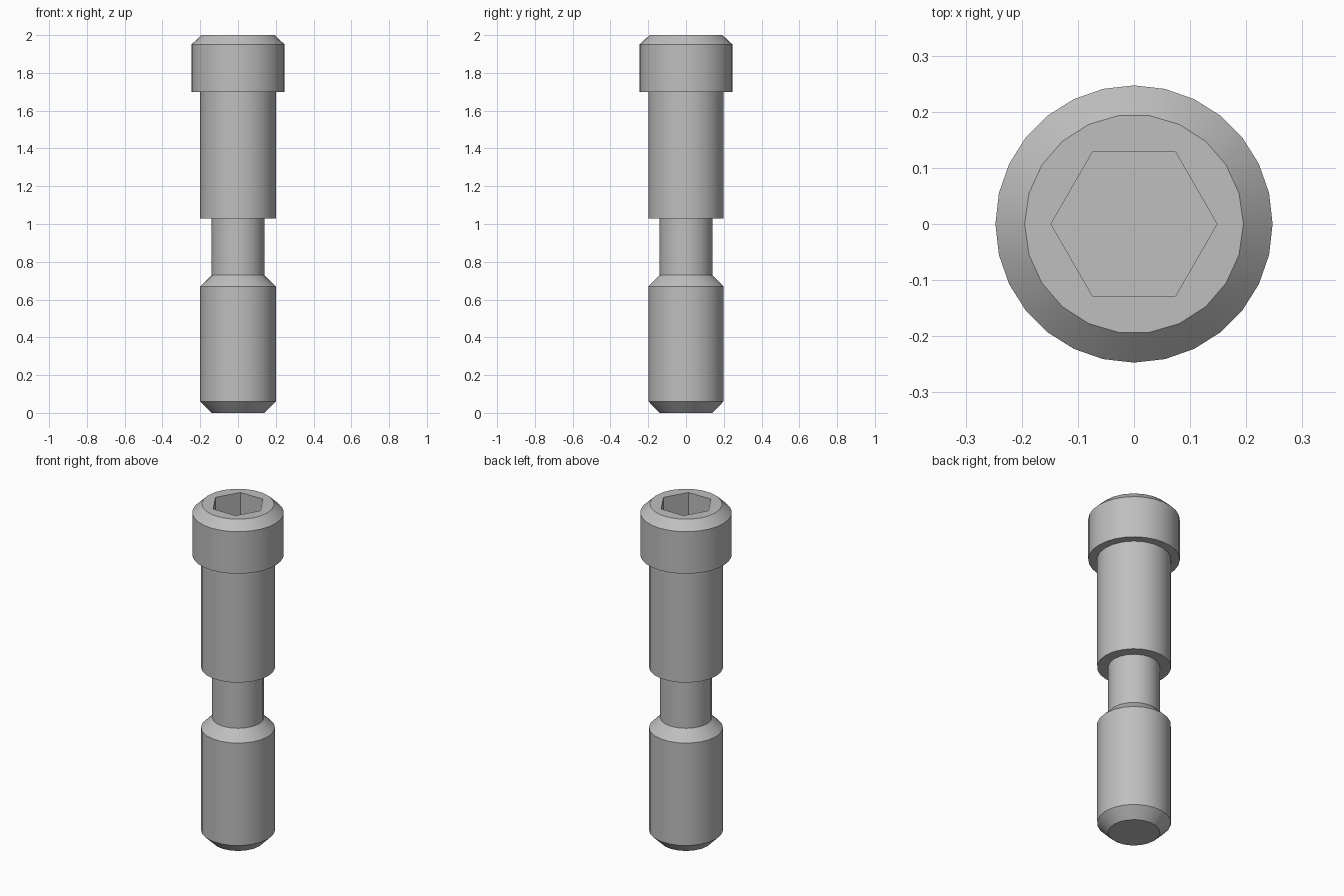
import bpy
import bmesh
from math import cos, sin, tau, radians

cube = bpy.data.objects.get("Cube")
if cube:
    bpy.data.objects.remove(cube, do_unlink=True)

# Single steel colour
steel = bpy.data.materials.new("grey_steel")
steel.use_nodes = True
colour = (0.52, 0.52, 0.52, 1)
steel.diffuse_color = colour
steel.node_tree.nodes["Principled BSDF"].inputs["Base Color"].default_value = colour

SHANK, NECK, HEAD, RIM, SOCKET = (0.2, 22), (0.14, 20), (0.247, 28), (0.195, 22), (0.148, 6)

# Rings from the tip up over the head and down into the hex socket
rings = [
    (NECK, 0), (SHANK, 0.06), (SHANK, 0.67),       # tip and lower shank
    (NECK, 0.73), (NECK, 1.03),                    # relieved neck
    (SHANK, 1.03), (SHANK, 1.7),                   # upper shank
    (HEAD, 1.7), (HEAD, 1.95), (RIM, 2.0),         # chamfered head
    (SOCKET, 2.0), (SOCKET, 1.85),                 # hex socket
]


def add_ring(bm, section, z):
    radius, sides = section
    return [bm.verts.new((radius * cos(tau * i / sides), radius * sin(tau * i / sides), z))
            for i in range(sides)]


def join_rings(bm, a, b):
    """Stitch two rings around the axis, even with different side counts."""
    n, m = len(a), len(b)
    if n == m:
        for i in range(n):
            j = (i + 1) % n
            bm.faces.new((a[i], a[j], b[j], b[i]))
        return
    i = j = 0
    while i < n or j < m:
        if j == m or (i < n and (i + 0.5) * m <= (j + 0.5) * n):
            bm.faces.new((a[i], a[(i + 1) % n], b[j % m]))
            i += 1
        else:
            bm.faces.new((a[i % n], b[(j + 1) % m], b[j]))
            j += 1


bm = bmesh.new()
loops = [add_ring(bm, section, z) for section, z in rings]
for lower, upper in zip(loops, loops[1:]):
    join_rings(bm, lower, upper)
bm.faces.new(loops[0][::-1])
bm.faces.new(loops[-1])
bmesh.ops.recalc_face_normals(bm, faces=bm.faces)

mesh = bpy.data.meshes.new("socket_head_screw")
bm.to_mesh(mesh)
bm.free()
mesh.materials.append(steel)
screw = bpy.data.objects.new("socket_head_screw", mesh)
bpy.context.collection.objects.link(screw)

# Smooth round walls with crisp edges
bpy.ops.object.select_all(action="DESELECT")
screw.select_set(True)
bpy.context.view_layer.objects.active = screw
bpy.ops.object.shade_smooth_by_angle(angle=radians(30))
